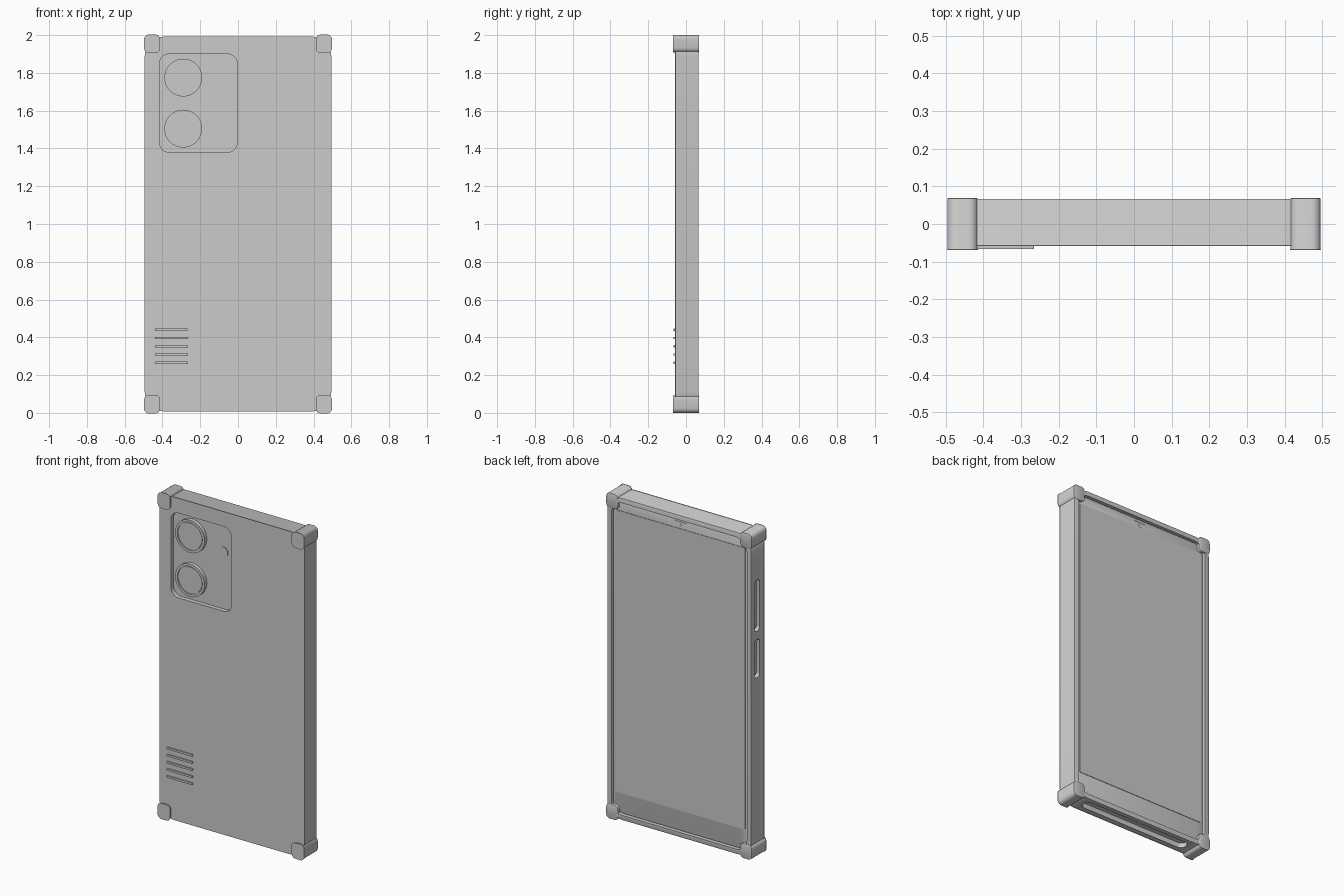
import bpy, bmesh, math
from mathutils import Vector

if "Cube" in bpy.data.objects:
    bpy.data.objects.remove(bpy.data.objects["Cube"])

AXES = {'x': lambda u, v, d: (d, u, v),
        'y': lambda u, v, d: (u, d, v),
        'z': lambda u, v, d: (u, v, d)}


def prism(name, axis, u, v, d, r, seg=8, bevel=0.0):
    """Rounded rectangle u x v extruded along an axis over the range d."""
    bm = bmesh.new()
    place = AXES[axis]
    pts = []
    corners = [(u[1] - r, v[1] - r), (u[0] + r, v[1] - r),
               (u[0] + r, v[0] + r), (u[1] - r, v[0] + r)]
    for i, (cu, cv) in enumerate(corners):
        for k in range(seg + 1):
            a = math.pi / 2 * (i + k / seg)
            pts.append((cu + r * math.cos(a), cv + r * math.sin(a)))
    lo = [bm.verts.new(place(p[0], p[1], d[0])) for p in pts]
    hi = [bm.verts.new(place(p[0], p[1], d[1])) for p in pts]
    caps = [bm.faces.new(lo), bm.faces.new(hi)]
    n = len(pts)
    for i in range(n):
        j = (i + 1) % n
        bm.faces.new((lo[i], lo[j], hi[j], hi[i]))
    bmesh.ops.remove_doubles(bm, verts=bm.verts, dist=1e-6)
    if bevel:
        edges = list({e for f in caps for e in f.edges})
        bmesh.ops.bevel(bm, geom=edges, offset=bevel, segments=2,
                        profile=0.5, affect='EDGES')
    bmesh.ops.recalc_face_normals(bm, faces=bm.faces)
    me = bpy.data.meshes.new(name)
    bm.to_mesh(me)
    bm.free()
    ob = bpy.data.objects.new(name, me)
    bpy.context.collection.objects.link(ob)
    return ob


def disc(name, x, z, r, y0, y1, seg=12):
    return prism(name, 'y', (x - r, x + r), (z - r, z + r), (y0, y1), r - 1e-5, seg)


def activate(ob):
    bpy.ops.object.select_all(action='DESELECT')
    ob.select_set(True)
    bpy.context.view_layer.objects.active = ob


def cut(ob, cutter):
    mod = ob.modifiers.new("cut", 'BOOLEAN')
    mod.operation = 'DIFFERENCE'
    mod.solver = 'EXACT'
    mod.object = cutter
    activate(ob)
    bpy.ops.object.modifier_apply(modifier=mod.name)
    bpy.data.objects.remove(cutter, do_unlink=True)


BUTTONS = {"volume_button": (1.385, 1.70), "power_button": (1.10, 1.335)}
LENSES = {"upper_lens": 1.775, "lower_lens": 1.505}

# Case shell: open on the screen side
case = prism("case_shell", 'y', (-0.49, 0.49), (0.012, 1.988), (-0.058, 0.067), 0.10, 10, 0.004)
cut(case, prism("cavity", 'y', (-0.46, 0.46), (0.042, 1.958), (-0.032, 0.2), 0.075, 10))
# Camera window, side button slots and bottom port slot
cut(case, prism("window", 'y', (-0.415, -0.005), (1.38, 1.90), (-0.2, 0.0), 0.05))
for z0, z1 in BUTTONS.values():
    cut(case, prism("slot", 'x', (-0.014, 0.036), (z0, z1), (-0.6, -0.4), 0.022))
cut(case, prism("port_slot", 'z', (-0.37, 0.37), (-0.028, 0.040), (-0.1, 0.06), 0.03))

# Phone body inside the case, with its charging port and bottom holes
phone = prism("phone_body", 'y', (-0.457, 0.457), (0.045, 1.955), (-0.031, 0.052), 0.072, 10, 0.004)
cut(phone, prism("port", 'z', (-0.07, 0.07), (-0.010, 0.022), (0.0, 0.08), 0.015))
for s in (-1, 1):
    for k in range(4):
        x = s * (0.15 + 0.035 * k)
        cut(phone, prism("hole", 'z', (x - 0.01, x + 0.01), (-0.004, 0.016), (0.0, 0.06), 0.0099, 3))

# Display panel, earpiece and front camera
prism("display", 'y', (-0.44, 0.44), (0.17, 1.90), (0.05, 0.055), 0.006, 3)
prism("earpiece", 'y', (-0.04, 0.04), (1.936, 1.942), (0.05, 0.054), 0.0029, 3)
disc("front_camera", 0, 1.918, 0.010, 0.05, 0.054, 5)

# Side buttons
for name, (z0, z1) in BUTTONS.items():
    prism(name, 'x', (-0.004, 0.026), (z0 + 0.014, z1 - 0.014), (-0.474, -0.45), 0.014, 6, 0.003)

# Rear lenses: raised ring with sunken glass
for name, z in LENSES.items():
    ring = disc(name + "_ring", -0.29, z, 0.10, -0.053, -0.028)
    cut(ring, disc("bore", -0.29, z, 0.085, -0.1, -0.046))
    disc(name + "_glass", -0.29, z, 0.08, -0.049, -0.04)
disc("flash", -0.075, 1.73, 0.03, -0.036, -0.028, 6)

# Grip ribs on the back
for k in range(5):
    z = 0.265 + 0.0438 * k
    prism(f"grip_rib_{k + 1}", 'y', (-0.44, -0.265), (z - 0.006, z + 0.006), (-0.066, -0.05), 0.003, 3)

# Corner bumpers, solid blocks kept clear of the middle
for sx, side in ((-1, "left"), (1, "right")):
    for z0, z1, level in ((0.0, 0.092, "bottom"), (1.908, 2.0, "top")):
        u = sorted((sx * 0.415, sx * 0.495))
        prism(f"{level}_{side}_bumper", 'y', u, (z0, z1), (-0.069, 0.069), 0.024, 6, 0.003)

# Smooth shading with sharp edges kept
for ob in list(bpy.context.scene.objects):
    activate(ob)
    bpy.ops.object.shade_smooth_by_angle(angle=math.radians(35))
